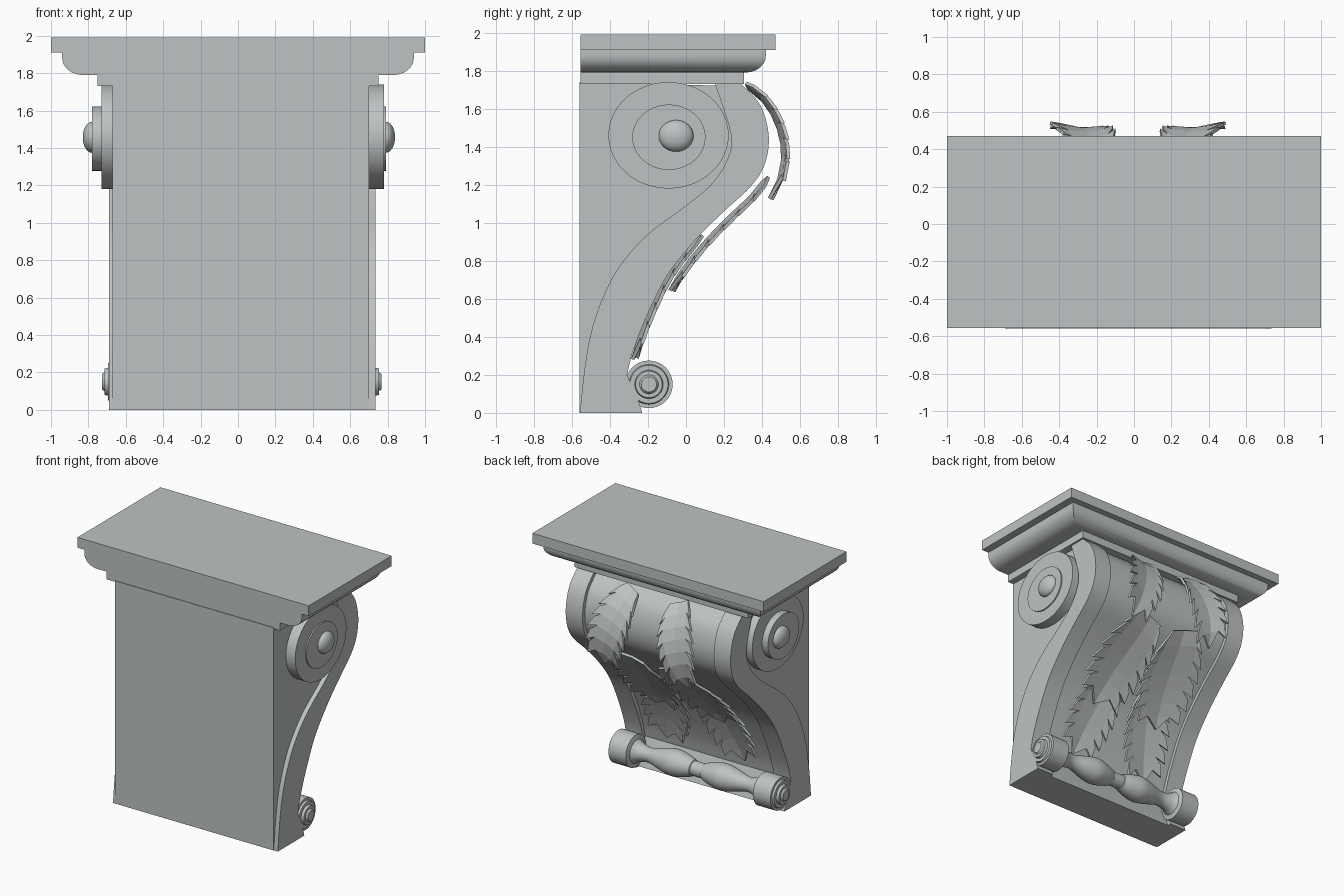
import bpy, bmesh, math
from mathutils import Vector

cube = bpy.data.objects.get("Cube")
if cube:
    bpy.data.objects.remove(cube, do_unlink=True)

stone = bpy.data.materials.new("pale grey stone")
stone.use_nodes = True
GREY = (0.52, 0.545, 0.55, 1)
stone.diffuse_color = GREY
stone.node_tree.nodes["Principled BSDF"].inputs["Base Color"].default_value = GREY

MID = 0.02  # centre of the bracket below the cornice


def finish(name, bm, smooth=True):
    bmesh.ops.recalc_face_normals(bm, faces=bm.faces)
    mesh = bpy.data.meshes.new(name)
    bm.to_mesh(mesh)
    bm.free()
    mesh.materials.append(stone)
    obj = bpy.data.objects.new(name, mesh)
    bpy.context.collection.objects.link(obj)
    if smooth:
        bpy.ops.object.select_all(action='DESELECT')
        obj.select_set(True)
        bpy.context.view_layer.objects.active = obj
        bpy.ops.object.shade_smooth_by_angle(angle=math.radians(35))
    return obj


def loft(name, rings, smooth=True):
    """Skin a list of closed point rings and cap both ends."""
    bm = bmesh.new()
    loops = [[bm.verts.new(p) for p in ring] for ring in rings]
    for a, b in zip(loops, loops[1:]):
        for i in range(len(a)):
            j = (i + 1) % len(a)
            bm.faces.new((a[i], a[j], b[j], b[i]))
    bm.faces.new(loops[0])
    bm.faces.new(loops[-1])
    return finish(name, bm, smooth)


def prism(name, outline, x0, x1):
    return loft(name, [[(x, y, z) for y, z in outline] for x in (x0, x1)])


def lathe(name, profile, y, z, stretch=1.0, n=40):
    """Turn (x, radius) pairs around an axis parallel to x."""
    angles = [2 * math.pi * i / n for i in range(n)]
    return loft(name, [[(x, y + r * stretch * math.cos(a), z + r * math.sin(a))
                        for a in angles] for x, r in profile])


def spline(pts, steps=5):
    """Catmull-Rom curve through 2D points."""
    p = [Vector(q) for q in pts]
    p = [2 * p[0] - p[1]] + p + [2 * p[-1] - p[-2]]
    out = []
    for a, b, c, d in zip(p, p[1:], p[2:], p[3:]):
        for k in range(steps):
            t = k / steps
            out.append(0.5 * (2 * b + (c - a) * t + (2 * a - 5 * b + 4 * c - d) * t * t
                              + (3 * b - a - 3 * c + d) * t ** 3))
    return out + [p[-2]]


# Cornice: stepped slab with a cove, flat at the wall
levels = [(1.99, 1, .47), (1.91, 1, .47), (1.91, .94, .42), (1.88, .94, .42)]
for i in range(1, 7):
    a = i / 6 * math.pi / 2
    levels.append((1.79 + .09 * (1 - math.sin(a)), .83 + .11 * math.cos(a),
                   .315 + .105 * math.cos(a)))
levels += [(1.79, .75, .305), (1.73, .75, .305)]
loft("cornice", [[(-x, -.555, z), (x, -.555, z), (x, y, z), (-x, y, z)]
                 for z, x, y in levels])

# S-shaped front curve, from top to bottom
front = spline([(.28, 1.74), (.39, 1.62), (.435, 1.46), (.415, 1.31), (.34, 1.19),
                (.2, 1.06), (.05, .91), (-.1, .72), (-.21, .5), (-.28, .32), (-.31, .2)])


def surface(z, lift=0.0):
    """Point (y, z) on the front curve at height z, moved out along its normal."""
    for a, b in zip(front, front[1:]):
        if a.y >= z >= b.y or b is front[-1]:
            t = (a.y - z) / (a.y - b.y)
            p, d = a.lerp(b, t), (b - a).normalized()
            return p.x - d.y * lift, p.y + d.x * lift


# Body with the recessed front panel
recess = [surface(p.y, -.03) for p in front]
body = [(-.56, 1.74)] + recess + [(-.28, .06), (-.26, 0), (-.56, 0)]
prism("bracket_body", body, -.67, .70)

# Raised side bands following the curve
inner = spline([(-.558, 0), (-.535, .22), (-.5, .42), (-.44, .6), (-.35, .77), (-.2, .94),
                (0, 1.09), (.14, 1.21), (.22, 1.34), (.235, 1.47), (.15, 1.74)])
band = list(front) + [Vector((-.25, .065)), Vector((-.23, 0))] + inner
prism("left_side_band", band, .59, .735)
prism("right_side_band", band, -.69, -.545)

# Scroll eyes: wide disc, middle disc and dome on each side
for label, side, disc, ring, tip in (("left", 1, .78, .79, .84), ("right", -1, .73, .78, .83)):
    lathe(label + "_scroll_disc", [(side * .6, .28), (side * disc, .28)], -.092, 1.46, 1.13, 48)
    lathe(label + "_scroll_ring", [(side * .6, .172), (side * ring, .172)], -.09, 1.45, 1.12)
    dome = [(side * .7, .083)]
    for i in range(7):
        a = i / 6.5 * math.pi / 2
        dome.append((side * (ring + (tip - ring) * math.sin(a)), .083 * math.cos(a)))
    lathe(label + "_scroll_dome", dome, -.052, 1.457, 1.1)

# Turned roller across the foot
swell = spline([(.05, .062), (.12, .085), (.21, .1), (.3, .085), (.42, .055), (.5, .068),
                (.54, .09)], 4)
half = [(0, .055), (.045, .055)] + [tuple(p) for p in swell]
half += [(.55, .125), (.7, .125), (.7, .105), (.715, .1), (.715, .075), (.735, .07),
         (.735, .05), (.748, .04)]
roller = [(MID - x, r) for x, r in reversed(half)] + [(MID + x, r) for x, r in half[1:]]
lathe("foot_roller", roller, -.195, .15)


def leaf(name, side, base, tip, width, lift0, lift1, lobes=6):
    """Toothed leaf laid over the front curve, built as a spine with pointed lobes."""
    base, tip = Vector(base), Vector(tip)
    axis = tip - base
    across = Vector((-axis.y, axis.x)).normalized()
    bm = bmesh.new()

    def point(t, w, extra=0.0):
        p = base + axis * t + across * w
        y, z = surface(min(p.y, 1.72), lift0 + (lift1 - lift0) * t + extra)
        return bm.verts.new((MID + side * p.x, y, z))

    def reach(t):
        return width * math.sin(math.pi * (.2 + .68 * t)) ** .8

    ts = [.9 * i / lobes for i in range(lobes + 1)]
    spine = [point(t, 0) for t in ts]
    ends = []
    for s in (-1, 1):
        valley = [point(t, s * reach(t) * .66, .012) for t in ts]
        for i in range(lobes):
            t = ts[i] + 1.35 / lobes
            point_out = point(t, s * reach(ts[i] + .5 / lobes) * 1.08, .022)
            notch = point(ts[i] + .5 / lobes, s * reach(ts[i]) * .92, .02)
            bm.faces.new((spine[i], valley[i], valley[i + 1], spine[i + 1]))
            bm.faces.new((valley[i], notch, point_out, valley[i + 1]))
        ends.append(valley[-1])
    end = point(1.06, 0)
    for v in ends:
        bm.faces.new((spine[-1], v, end))
    obj = finish(name, bm, False)
    solid = obj.modifiers.new("thickness", 'SOLIDIFY')
    solid.thickness = .018
    solid.offset = 0


# Three mirrored pairs of leaves on the front
for label, side in (("left", 1), ("right", -1)):
    leaf(label + "_upper_leaf", side, (.2, 1.7), (.36, 1.23), .15, .01, .11)
    leaf(label + "_middle_leaf", side, (.16, 1.24), (.29, .70), .23, .035, .05)
    leaf(label + "_lower_leaf", side, (.17, .92), (.33, .32), .19, .0, .01)
